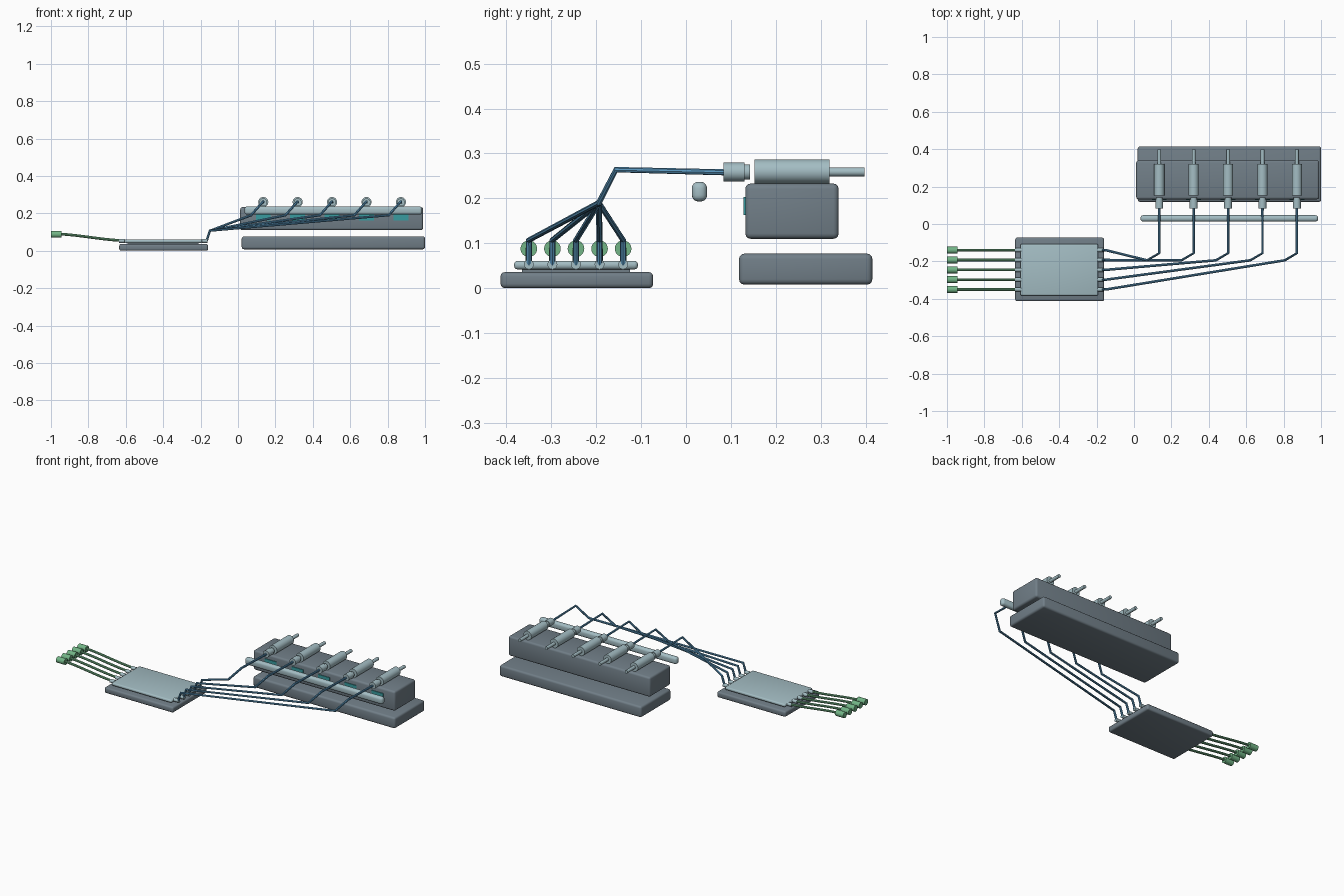
import bpy, bmesh, math
from mathutils import Vector

if "Cube" in bpy.data.objects:
    bpy.data.objects.remove(bpy.data.objects["Cube"])


def material(name, rgb):
    m = bpy.data.materials.new(name)
    m.diffuse_color = (*rgb, 1)
    m.use_nodes = True
    m.node_tree.nodes["Principled BSDF"].inputs["Base Color"].default_value = m.diffuse_color
    return m


SLATE = material("slate grey", (0.165, 0.21, 0.245))
PALE = material("pale blue grey", (0.37, 0.51, 0.55))
BLUE = material("tube blue", (0.10, 0.30, 0.50))
GREEN = material("lead green", (0.17, 0.46, 0.24))
TEAL = material("indicator teal", (0.04, 0.33, 0.35))


def finish(name, bm, mat):
    bmesh.ops.recalc_face_normals(bm, faces=bm.faces)
    me = bpy.data.meshes.new(name)
    bm.to_mesh(me)
    bm.free()
    me.materials.append(mat)
    ob = bpy.data.objects.new(name, me)
    bpy.context.collection.objects.link(ob)
    me.shade_smooth()
    me.set_sharp_from_angle(angle=math.radians(35))
    return ob


def box(name, lo, hi, mat, bevel=0.0, segments=3):
    bm = bmesh.new()
    bmesh.ops.create_cube(bm, size=1)
    lo, hi = Vector(lo), Vector(hi)
    for v in bm.verts:
        v.co = [(lo[i] + hi[i]) / 2 + v.co[i] * (hi[i] - lo[i]) for i in range(3)]
    if bevel:
        bmesh.ops.bevel(bm, geom=bm.edges[:], offset=bevel, segments=segments,
                        profile=0.5, affect='EDGES')
    return finish(name, bm, mat)


def rod(name, a, b, radius, mat, sides=24):
    a, b = Vector(a), Vector(b)
    bm = bmesh.new()
    bmesh.ops.create_cone(bm, cap_ends=True, segments=sides, radius1=radius,
                          radius2=radius, depth=(b - a).length)
    rot = (b - a).to_track_quat('Z', 'Y')
    for v in bm.verts:
        v.co = rot @ v.co + (a + b) / 2
    return finish(name, bm, mat)


def tube(name, points, radius, mat):
    cu = bpy.data.curves.new(name, 'CURVE')
    cu.dimensions = '3D'
    cu.bevel_depth = radius
    cu.bevel_resolution = 2
    cu.use_fill_caps = True
    sp = cu.splines.new('POLY')
    sp.points.add(len(points) - 1)
    for p, co in zip(sp.points, points):
        p.co = (*co, 1)
    tmp = bpy.data.objects.new(name, cu)
    bpy.context.collection.objects.link(tmp)
    bpy.context.view_layer.update()
    bm = bmesh.new()
    bm.from_mesh(tmp.to_mesh())
    tmp.to_mesh_clear()
    bpy.data.objects.remove(tmp)
    return finish(name, bm, mat)


# Rear bench: floor slab, raised block and front guide rail
box("floor_slab", (0.02, 0.118, 0.008), (1.0, 0.415, 0.077), SLATE, 0.012)
box("raised_block", (0.012, 0.132, 0.11), (0.99, 0.34, 0.233), SLATE, 0.012)
box("guide_rail", (0.035, 0.013, 0.193), (0.985, 0.047, 0.237), PALE, 0.0145, 4)

# Control pod: base tray and lid
box("pod_base", (-0.635, -0.413, 0.0), (-0.16, -0.073, 0.036), SLATE, 0.01)
box("pod_lid", (-0.607, -0.383, 0.042), (-0.192, -0.107, 0.061), PALE, 0.008)
box("pod_spacer", (-0.59, -0.365, 0.03), (-0.21, -0.125, 0.046), SLATE)

for i in range(5):
    n = i + 1
    x = 0.135 + 0.184 * i
    y = -0.14 - 0.0525 * i

    # Actuator on the block: body, plunger, fitting and indicator plate
    rod(f"actuator_body_{n}", (x, 0.153, 0.26), (x, 0.32, 0.26), 0.027, PALE)
    rod(f"actuator_plunger_{n}", (x, 0.32, 0.259), (x, 0.397, 0.259), 0.010, PALE, 16)
    rod(f"fitting_{n}", (x, 0.083, 0.259), (x, 0.13, 0.259), 0.021, PALE)
    rod(f"fitting_collar_{n}", (x, 0.13, 0.259), (x, 0.143, 0.259), 0.017, PALE)
    box(f"indicator_plate_{n}", (x - 0.04, 0.128, 0.163), (x + 0.04, 0.135, 0.203), TEAL)

    # Blue tube from the pod port up to the fitting
    tube(f"blue_tube_{n}", [(-0.168, y, 0.053), (-0.15, y, 0.107),
                            (x - 0.065, -0.194, 0.19), (x, -0.156, 0.264),
                            (x, 0.09, 0.258)], 0.0068, BLUE)

    # Ports on both sides of the pod
    rod(f"tube_port_{n}", (-0.195, y, 0.053), (-0.162, y, 0.053), 0.011, PALE, 16)
    rod(f"lead_port_{n}", (-0.635, y, 0.053), (-0.604, y, 0.053), 0.011, PALE, 16)

    # Green lead with a gentle S bend and end plug
    pts = []
    for k in range(13):
        t = k / 12
        s = 0.5 * t + 0.5 * t * t * (3 - 2 * t)
        pts.append((-0.63 - 0.32 * t, y, 0.055 + 0.034 * s))
    tube(f"green_lead_{n}", pts, 0.0072, GREEN)
    rod(f"lead_plug_{n}", (-1.0, y, 0.088), (-0.944, y, 0.088), 0.0185, GREEN)
